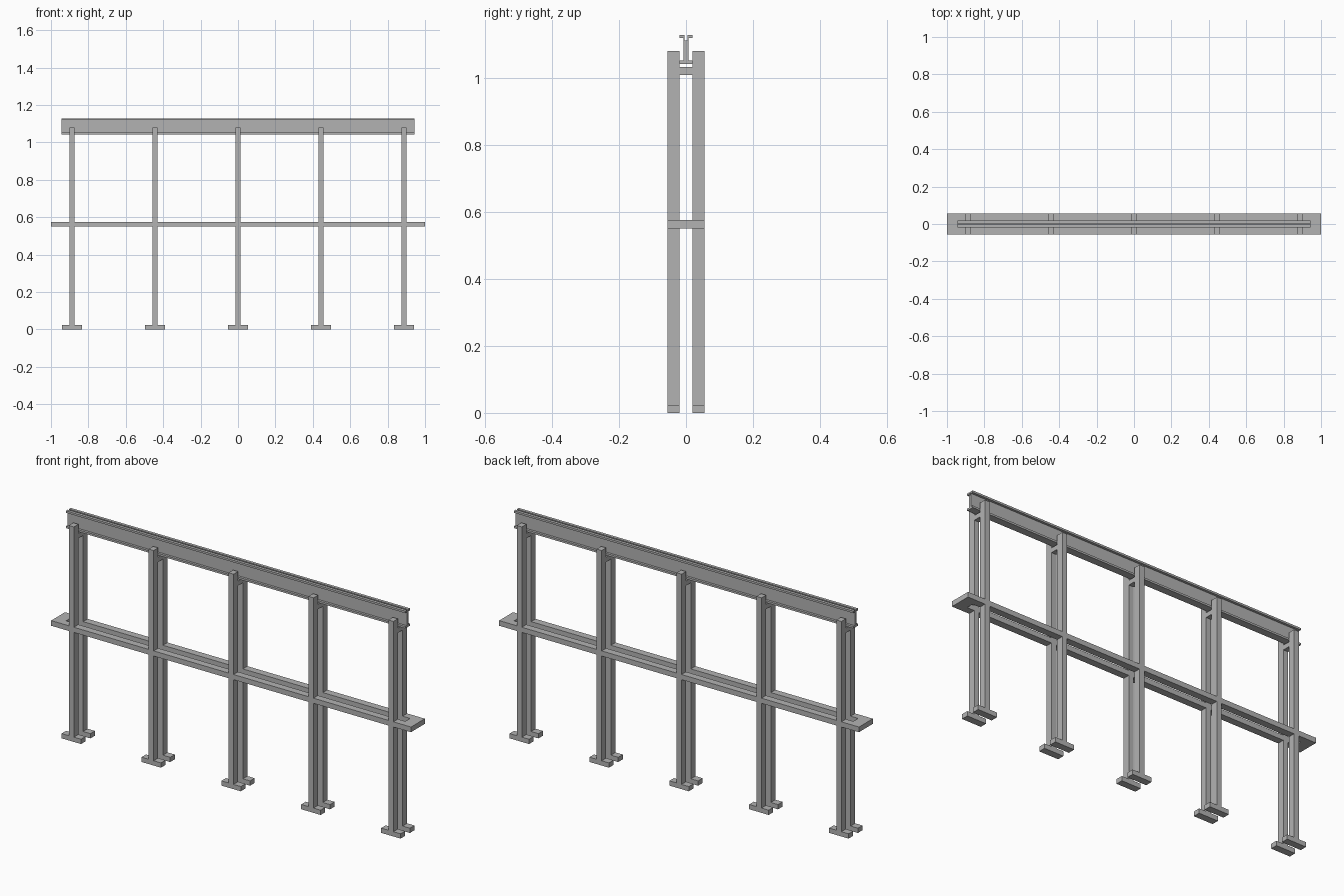
import bpy
import bmesh

cube = bpy.data.objects.get("Cube")
if cube:
    bpy.data.objects.remove(cube, do_unlink=True)

# One flat steel grey
steel = bpy.data.materials.new("steel_grey")
steel.use_nodes = True
GREY = (0.45, 0.45, 0.45, 1)
steel.diffuse_color = GREY
steel.node_tree.nodes["Principled BSDF"].inputs["Base Color"].default_value = GREY


def finish(name, bm):
    bmesh.ops.recalc_face_normals(bm, faces=bm.faces)
    mesh = bpy.data.meshes.new(name)
    bm.to_mesh(mesh)
    bm.free()
    mesh.materials.append(steel)
    obj = bpy.data.objects.new(name, mesh)
    bpy.context.collection.objects.link(obj)
    return obj


def box(name, x, y, z):
    """Box from (min, max) pairs."""
    bm = bmesh.new()
    bmesh.ops.create_cube(bm, size=1)
    for v in bm.verts:
        v.co = [r[0] if c < 0 else r[1] for c, r in zip(v.co, (x, y, z))]
    return finish(name, bm)


INNER, OUTER = 0.019, 0.055
POST_HALF, FOOT_HALF = 0.014, 0.054
BEAM_HALF = 0.943
SPACING = 0.444
RAIL_Z = (0.55, 0.576)

# Five pairs of posts with feet, tied by a short crossbar below the beam
for i in range(-2, 3):
    cx = i * SPACING
    post_x = (cx - POST_HALF, cx + POST_HALF)
    for side, y in (("front", (-OUTER, -INNER)), ("back", (INNER, OUTER))):
        box(f"{side}_post_{i + 3}", post_x, y, (0, 1.08))
        box(f"{side}_foot_{i + 3}", (cx - FOOT_HALF, cx + FOOT_HALF), y, (0, 0.024))
    box(f"crossbar_{i + 3}", post_x, (-INNER, INNER), (1.009, 1.033))

# Middle rail: a long flat frame with an open slot
bm = bmesh.new()
rings = []
for hx, hy in ((1, OUTER), (BEAM_HALF, INNER)):
    rings.append([bm.verts.new((sx * hx, sy * hy, RAIL_Z[0]))
                  for sx, sy in ((-1, -1), (1, -1), (1, 1), (-1, 1))])
outer, inner = rings
faces = [bm.faces.new((outer[k], outer[(k + 1) % 4], inner[(k + 1) % 4], inner[k]))
         for k in range(4)]
top = bmesh.ops.extrude_face_region(bm, geom=faces, use_keep_orig=True)["geom"]
for v in top:
    if isinstance(v, bmesh.types.BMVert):
        v.co.z = RAIL_Z[1]
finish("middle_rail", bm)

# Top beam: flanged profile with a shallow groove along its top
half = [(INNER, 1.042), (INNER, 1.052), (0.007, 1.052), (0.007, 1.119),
        (INNER, 1.119), (INNER, 1.129), (0.004, 1.129), (0.004, 1.112)]
profile = half + [(-y, z) for y, z in reversed(half)]
bm = bmesh.new()
end = bm.faces.new([bm.verts.new((-BEAM_HALF, y, z)) for y, z in profile])
far = bmesh.ops.extrude_face_region(bm, geom=[end], use_keep_orig=True)["geom"]
for v in far:
    if isinstance(v, bmesh.types.BMVert):
        v.co.x = BEAM_HALF
finish("top_beam", bm)
